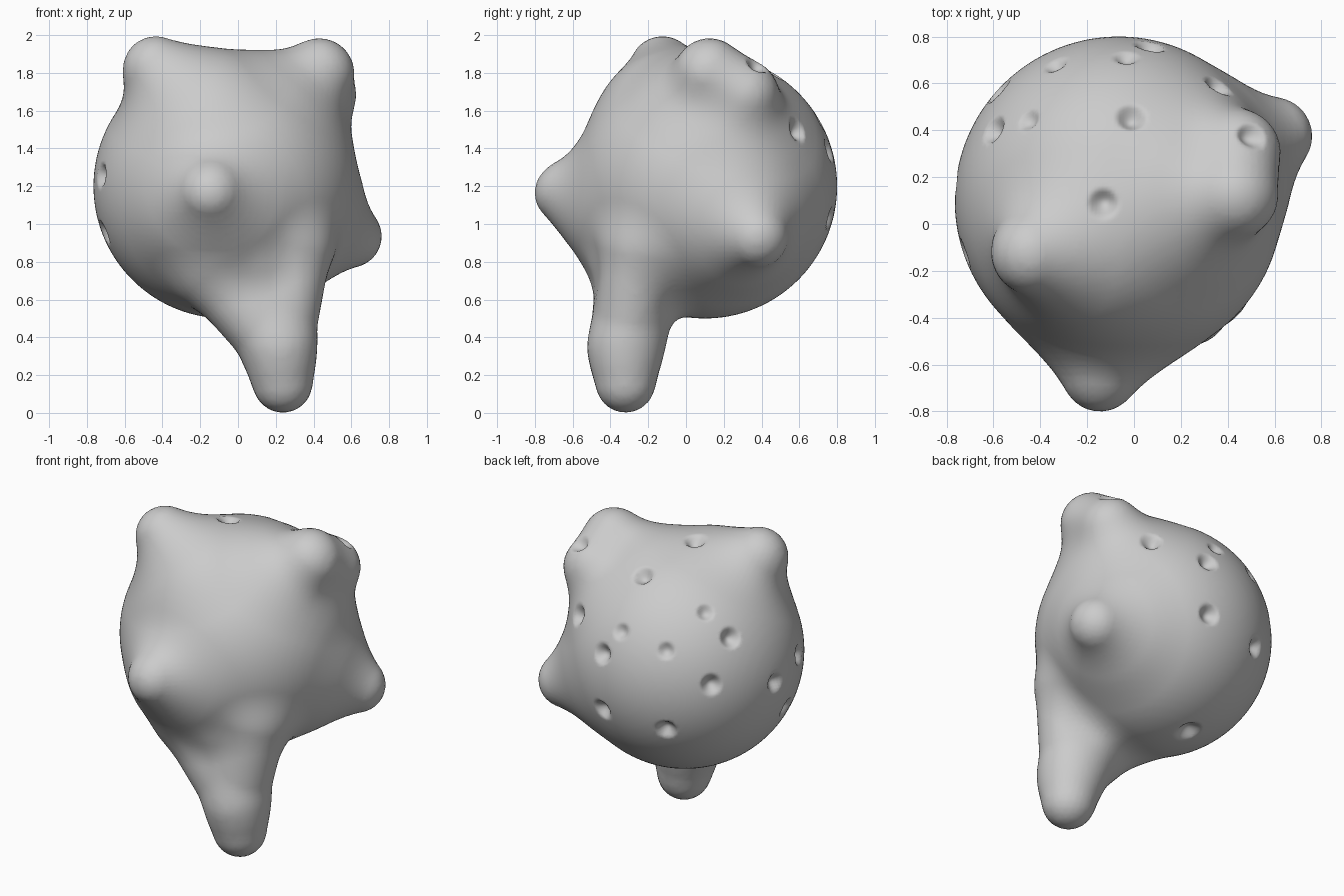
import bpy, bmesh
from math import sin, cos, radians
from mathutils import Vector

if "Cube" in bpy.data.objects:
    bpy.data.objects.remove(bpy.data.objects["Cube"])

CENTRE = Vector((-0.065, 0.10, 1.20))
RADIUS = 0.70

# Tapered limbs: start, start radius, end, end radius, blend width
LIMBS = [
    # front snout
    ((-0.145, -0.64, 1.165), 0.16, (-0.11, -0.33, 1.07), 0.32, 0.18),
    # left horn
    ((-0.435, -0.125, 1.82), 0.173, (-0.18, -0.09, 1.58), 0.32, 0.18),
    # side stub
    ((0.595, 0.375, 0.935), 0.165, (0.36, 0.27, 1.02), 0.30, 0.18),
]
# right horn, a ridge running backwards
HORN = [
    ((0.43, 0.12, 1.80), 0.165, (0.20, 0.10, 1.58), 0.31, 0.10),
    ((0.44, 0.31, 1.68), 0.165, (0.24, 0.24, 1.45), 0.29, 0.10),
    ((0.43, 0.13, 1.795), 0.165, (0.44, 0.30, 1.69), 0.165, 0.08),
]
# webbed leg: a foot that spreads into three broad cones
LEG = [
    ((0.237, -0.32, 0.158), 0.156, (0.22, -0.325, 0.36), 0.182, 0.05),
    ((0.22, -0.325, 0.34), 0.175, (-0.12, -0.28, 0.75), 0.20, 0.05),
    ((0.22, -0.325, 0.34), 0.175, (0.30, -0.25, 0.86), 0.19, 0.05),
    ((0.225, -0.32, 0.25), 0.165, (0.11, -0.24, 0.74), 0.235, 0.05),
]


def prepare(limbs):
    out = []
    for a, ra, b, rb, k in limbs:
        a = Vector(a)
        ab = Vector(b) - a
        s = (rb - ra) / ab.length
        lean = s / (1 - s * s) ** 0.5
        out.append((a, ab.normalized(), ab.length, ra, s, lean, k))
    return out


LIMBS, HORN, LEG = prepare(LIMBS), prepare(HORN), prepare(LEG)


def smin(a, b, k):
    h = max(k - abs(a - b), 0.0) / k
    return min(a, b) - h * h * k * 0.25


def cone(p, limb):
    """Distance to a round-ended cone."""
    a, axis, length, r, s, lean, k = limb
    ap = p - a
    along = ap.dot(axis)
    q2 = max(ap.length_squared - along * along, 0.0)
    t = min(length, max(0.0, along + q2 ** 0.5 * lean))
    return (q2 + (along - t) ** 2) ** 0.5 - r - s * t


def group(p, limbs):
    d = cone(p, limbs[0])
    for limb in limbs[1:]:
        d = smin(d, cone(p, limb), limb[6])
    return d


def field(p):
    d = (p - CENTRE).length - RADIUS
    for limb in LIMBS:
        d = smin(d, cone(p, limb), limb[6])
    return smin(smin(d, group(p, HORN), 0.16), group(p, LEG), 0.14)


def settle(p, steps=3, e=0.002):
    """Slide a point onto the blended surface along its slope."""
    for _ in range(steps):
        d = field(p)
        g = Vector([(field(p + Vector(a)) - d) / e for a in ((e, 0, 0), (0, e, 0), (0, 0, e))])
        p = p - g * (d / max(g.length_squared, 0.3))
    return p


# Pits, placed as (right, up) on the ball seen from a slanted direction
def pit_dirs(azimuth, elevation, points):
    a, e = radians(azimuth), radians(elevation)
    h = Vector((sin(a), cos(a), 0))
    up_axis = Vector((0, 0, 1))
    right = up_axis.cross(h)
    view = h * cos(e) + up_axis * sin(e)
    up = up_axis * cos(e) - h * sin(e)
    for r, u in points:
        w = max(0.0, RADIUS ** 2 - r * r - u * u) ** 0.5
        yield (right * r + up * u + view * w).normalized()


DEEP = [(-.247, .435), (.06, .62), (-.618, .20), (-.488, -.024), (.265, .07),
        (.153, -.206), (.53, -.194), (.67, -.03), (.594, -.341),
        (-.488, -.353), (-.112, -.47)]
SHALLOW = [(-.376, .106), (-.112, -.006), (.118, .218)]
pits = [(d, 0.068, 0.05) for d in pit_dirs(-35, 25, DEEP)]
pits += [(d, 0.055, 0.03) for d in pit_dirs(-35, 25, SHALLOW)]
pits += [(d, 0.085, 0.05) for d in pit_dirs(40, -25, [(.21, -.575)])]
pits.append((Vector((.56, .27, .63)).normalized(), 0.065, 0.045))

# Rough stand-in: a ball shrunk from outside onto the blended shape
mesh = bpy.data.meshes.new("blob_body")
body = bpy.data.objects.new("blob_body", mesh)
bpy.context.collection.objects.link(body)
bm = bmesh.new()
bmesh.ops.create_icosphere(bm, subdivisions=5, radius=1)
for v in bm.verts:
    ray = v.co.normalized()
    t = 1.5
    for _ in range(25):
        d = field(CENTRE + ray * t)
        t -= d * 0.95
        if abs(d) < 0.003:
            break
    v.co = CENTRE + ray * t
bm.to_mesh(mesh)
bm.free()

# Even out the mesh, then settle it exactly on the surface
remesh = body.modifiers.new("even", 'REMESH')
remesh.mode = 'VOXEL'
remesh.voxel_size = 0.03
deps = bpy.context.evaluated_depsgraph_get()
mesh = bpy.data.meshes.new_from_object(body.evaluated_get(deps))
body.modifiers.clear()
body.data = mesh
bm = bmesh.new()
bm.from_mesh(mesh)
for v in bm.verts:
    v.co = settle(v.co, 2)
bmesh.ops.smooth_vert(bm, verts=bm.verts[:], factor=0.5, use_axis_x=True, use_axis_y=True, use_axis_z=True)
for v in bm.verts:
    v.co = settle(v.co, 2)

# Finer mesh, then press the pits in
bmesh.ops.subdivide_edges(bm, edges=bm.edges[:], cuts=1, use_grid_fill=True)
for v in bm.verts:
    off = v.co - CENTRE
    t = off.length
    ray = off / t
    push = 0.0
    for d, size, depth in pits:
        if ray.dot(d) > 0.98:
            q = (ray - d).length * t / size
            if q < 1:
                push = max(push, depth * (1 - q * q) ** 1.5)
    v.co = CENTRE + ray * (t - push)
bmesh.ops.recalc_face_normals(bm, faces=bm.faces[:])
bm.to_mesh(mesh)
bm.free()
mesh.polygons.foreach_set("use_smooth", [True] * len(mesh.polygons))
mesh.update()
